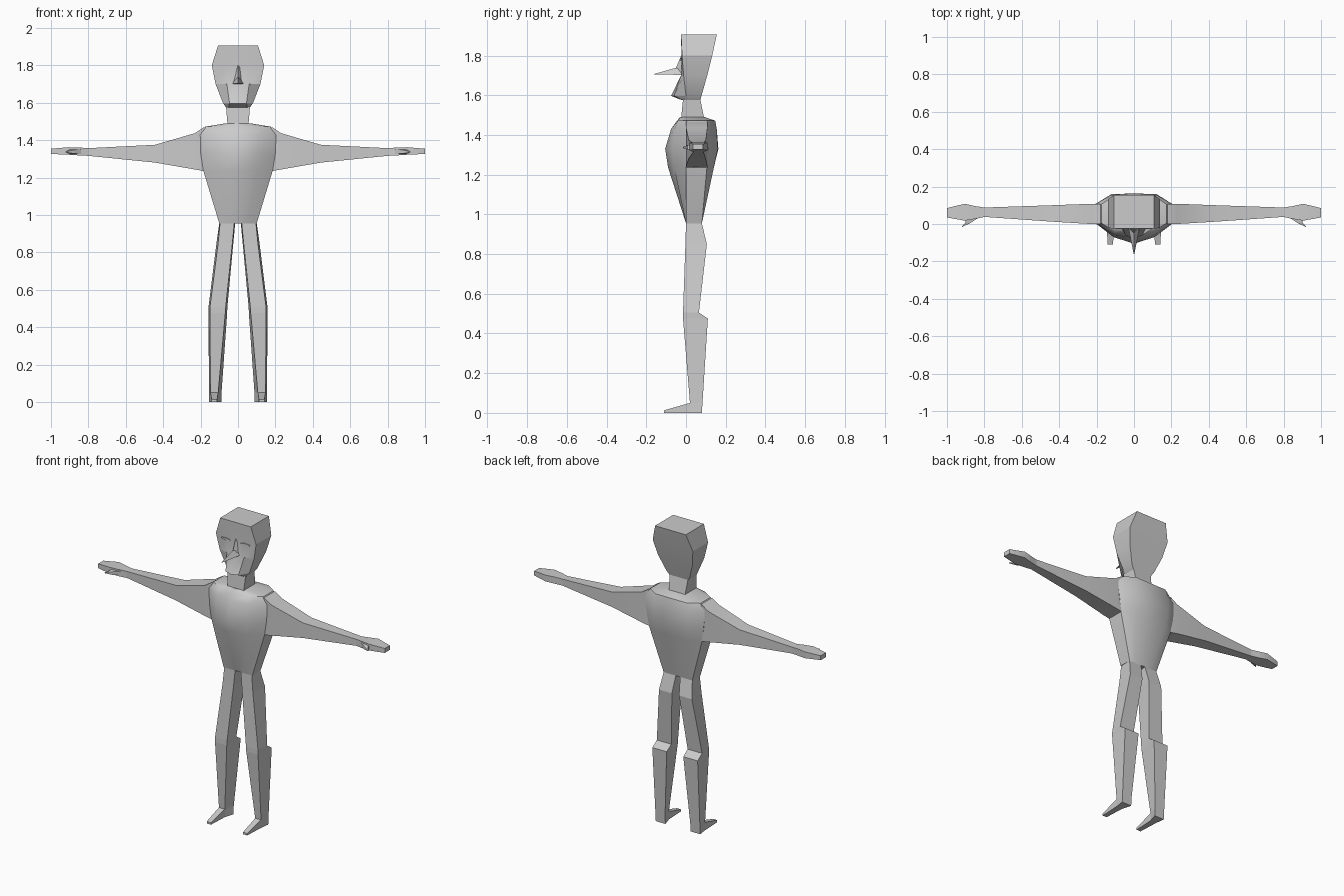
import bpy, bmesh, math


def loft(name, rings, mirror=False, smooth=0):
    """Skin a closed tube through rings of equal point count; optional x mirror."""
    bm = bmesh.new()
    rows = [[bm.verts.new(p) for p in ring] for ring in rings]
    n = len(rows[0])
    for a, b in zip(rows, rows[1:]):
        for i in range(n):
            j = (i + 1) % n
            bm.faces.new((a[i], a[j], b[j], b[i]))
    bm.faces.new(rows[0])
    bm.faces.new(rows[-1])
    bmesh.ops.remove_doubles(bm, verts=bm.verts[:], dist=1e-5)
    bmesh.ops.recalc_face_normals(bm, faces=bm.faces[:])
    mesh = bpy.data.meshes.new(name)
    bm.to_mesh(mesh)
    bm.free()
    ob = bpy.data.objects.new(name, mesh)
    bpy.context.collection.objects.link(ob)
    if smooth:
        bpy.ops.object.select_all(action='DESELECT')
        ob.select_set(True)
        bpy.context.view_layer.objects.active = ob
        bpy.ops.object.shade_smooth_by_angle(angle=math.radians(smooth))
    if mirror:
        ob.modifiers.new("mirror", 'MIRROR')
    return ob


def sym(z, half):
    """Horizontal ring from a right-half outline running front centre to back."""
    left = [(-x, y, z) for x, y in reversed(half) if x > 0]
    return [(x, y, z) for x, y in half] + left


def box_x(x, y0, y1, z0, z1):
    return [(x, y0, z0), (x, y1, z0), (x, y1, z1), (x, y0, z1)]


def box_z(z, fx0, fx1, fy, bx0, bx1, by):
    return [(fx0, fy, z), (fx1, fy, z), (bx1, by, z), (bx0, by, z)]


# Torso: flat sides, pointed chest, broad back
loft("torso", [
    sym(.955, [(0, 0), (.05, 0), (.10, 0), (.10, .08), (.06, .08), (0, .08)]),
    sym(1.235, [(0, -.09), (.10, -.06), (.185, 0), (.185, .105), (.115, .14), (0, .14)]),
    sym(1.33, [(0, -.105), (.11, -.07), (.20, 0), (.20, .11), (.12, .16), (0, .163)]),
    sym(1.43, [(0, -.075), (.11, -.058), (.21, .005), (.21, .105), (.12, .155), (0, .155)]),
    sym(1.472, [(0, -.045), (.10, -.04), (.175, .005), (.175, .105), (.11, .147), (0, .147)]),
    sym(1.49, [(0, -.03), (.04, -.03), (.065, -.01), (.065, .08), (.04, .095), (0, .095)]),
], smooth=40)

# Neck
loft("neck", [sym(1.48, [(.056, -.025), (.056, .092)]),
              sym(1.58, [(.064, -.015), (.064, .072)])])

# Head: flat top, faceted face, jutting chin
loft("head", [
    sym(1.575, [(0, -.02), (.05, -.017), (.064, -.01), (.064, .072)]),
    sym(1.597, [(0, -.075), (.045, -.06), (.08, 0), (.08, .078)]),
    sym(1.70, [(0, -.022), (.06, -.025), (.12, -.012), (.12, .107)]),
    sym(1.80, [(0, -.022), (.06, -.023), (.14, -.02), (.14, .132)]),
    sym(1.905, [(0, -.025), (.06, -.025), (.107, -.025), (.107, .155)]),
], smooth=25)

# Nose: ridge from the brow, then a long spike
loft("nose_bridge", [[(-.012, -.015, 1.80), (.012, -.015, 1.80), (0, -.024, 1.80)],
                     [(-.02, -.015, 1.74), (.02, -.015, 1.74), (0, -.05, 1.74)],
                     [(-.032, -.015, 1.70), (.032, -.015, 1.70), (0, -.045, 1.703)]])
loft("nose_tip", [[(-.03, -.018, 1.703), (.03, -.018, 1.703), (0, -.045, 1.74)],
                  [(-.002, -.16, 1.704), (.002, -.16, 1.704), (0, -.16, 1.707)]])

# Eyes: thin slits
loft("eye", [[(x, y, z) for x, z in ((.035, 1.783), (.055, 1.773), (.095, 1.779),
                                     (.10, 1.787), (.06, 1.79))]
             for y in (-.015, -.027)], mirror=True)

# Arms
loft("arm", [box_x(.15, .005, .105, 1.25, 1.465),
             box_x(.185, 0, .107, 1.235, 1.467),
             box_x(.23, 0, .108, 1.243, 1.437),
             box_x(.444, .013, .10, 1.28, 1.375),
             box_x(.80, .038, .088, 1.316, 1.357)], mirror=True, smooth=40)

# Hands and thumbs
loft("hand", [box_x(.80, .038, .088, 1.316, 1.357),
              box_x(.845, .028, .095, 1.318, 1.36),
              box_x(.905, .018, .108, 1.322, 1.362),
              box_x(1.0, .035, .085, 1.326, 1.354)], mirror=True, smooth=40)
loft("thumb", [[(.83, .035, 1.325), (.90, .03, 1.325), (.90, .03, 1.352), (.83, .035, 1.352)],
               [(.875, .005, 1.328), (.90, .008, 1.328), (.90, .008, 1.348), (.875, .005, 1.348)],
               [(.918, -.015, 1.334), (.921, -.014, 1.334),
                (.921, -.014, 1.339), (.918, -.015, 1.339)]], mirror=True)

# Legs: narrower in front, stepped calf behind the knee
loft("leg", [box_z(.955, .02, .096, 0, .015, .10, .08),
             box_z(.85, .03, .106, -.003, .025, .115, .105),
             box_z(.505, .066, .15, -.015, .057, .158, .065),
             box_z(.475, .068, .15, -.015, .058, .158, .11),
             box_z(.05, .106, .147, .02, .088, .155, .083),
             box_z(0, .106, .147, .02, .088, .155, .08)], mirror=True)

# Feet: wedge tapering to the toe
loft("foot", [[(x, y, z) for x, z in ((x0, 0), (x1, 0), (x1, h), (x0, h))]
              for y, x0, x1, h in ((.03, .104, .148, .052), (.02, .106, .147, .05),
                                   (-.11, .112, .141, .013))], mirror=True)
